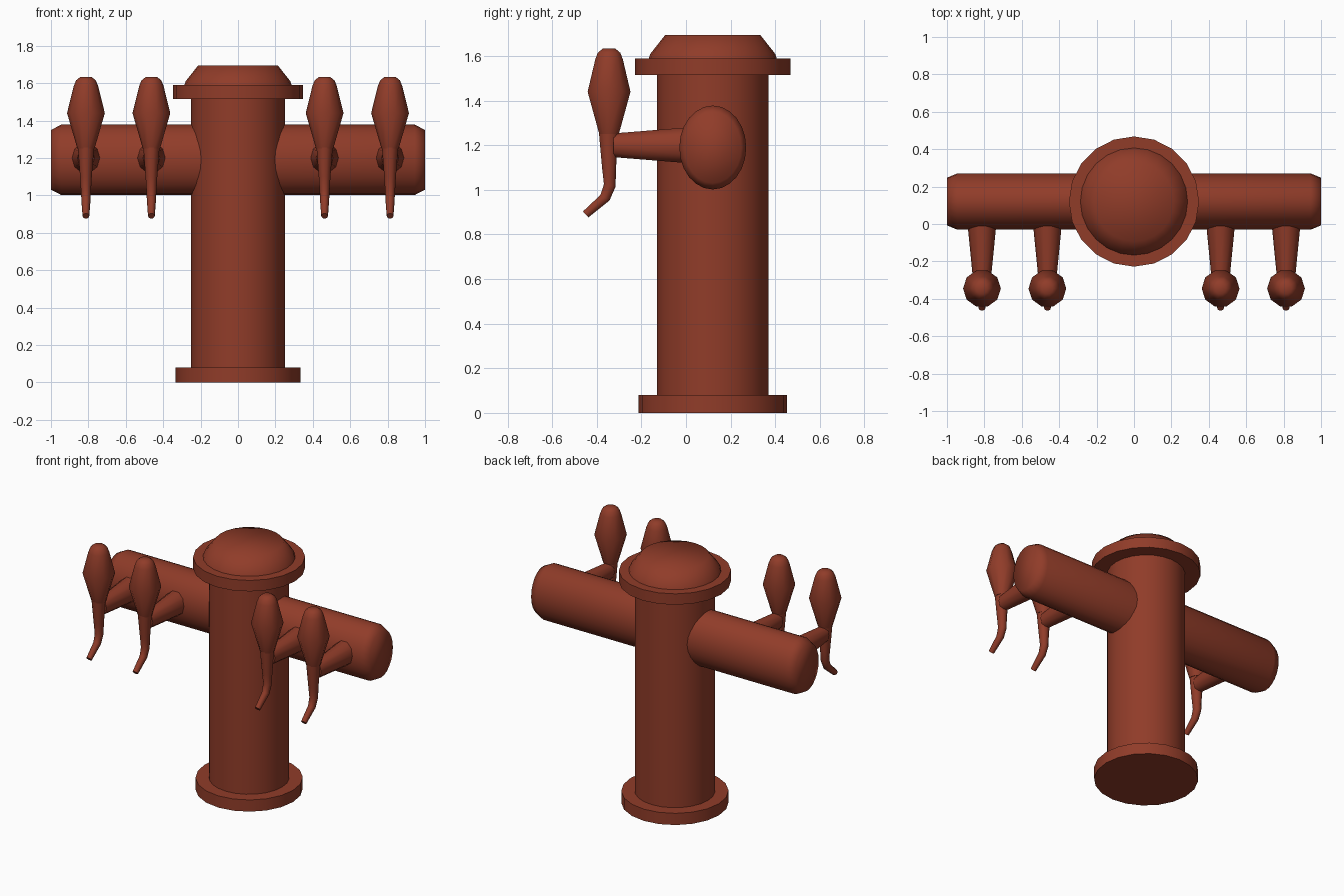
import bpy, bmesh, math
from mathutils import Vector

if "Cube" in bpy.data.objects:
    bpy.data.objects.remove(bpy.data.objects["Cube"])

CY = 0.12          # depth centre of the column
ARM_Z = 1.19       # height of the cross arm

paint = bpy.data.materials.new("red_brown")
paint.diffuse_color = (0.28, 0.045, 0.022, 1)
paint.use_nodes = True
paint.node_tree.nodes["Principled BSDF"].inputs["Base Color"].default_value = paint.diffuse_color


def loft(name, rings, sides, angle=50):
    """Skin closed rings, each given as (centre, half-axis u, half-axis v)."""
    bm = bmesh.new()
    loops = []
    for c, u, v in rings:
        c, u, v = Vector(c), Vector(u), Vector(v)
        loops.append([bm.verts.new(c + u * math.cos(t) + v * math.sin(t))
                      for t in (2 * math.pi * i / sides for i in range(sides))])
    for a, b in zip(loops, loops[1:]):
        for i in range(sides):
            j = (i + 1) % sides
            bm.faces.new((a[i], a[j], b[j], b[i]))
    bm.faces.new(loops[0])
    bm.faces.new(loops[-1])
    bmesh.ops.recalc_face_normals(bm, faces=bm.faces)
    me = bpy.data.meshes.new(name)
    bm.to_mesh(me)
    bm.free()
    me.materials.append(paint)
    ob = bpy.data.objects.new(name, me)
    bpy.context.collection.objects.link(ob)
    bpy.ops.object.select_all(action='DESELECT')
    ob.select_set(True)
    bpy.context.view_layer.objects.active = ob
    bpy.ops.object.shade_smooth_by_angle(angle=math.radians(angle))
    return ob


def turned(name, y, profile, sides, angle=50):
    """Upright turned part from (radius, z) points."""
    return loft(name, [((0, y, z), (r, 0, 0), (0, r, 0)) for r, z in profile], sides, angle)


# Column, base flange, collar and cap
turned("column", CY, [(0.25, 0.04), (0.25, 1.55)], 24)
turned("base_flange", CY, [(0.333, 0), (0.333, 0.08)], 20)
turned("top_collar", CY, [(0.348, 1.515), (0.348, 1.59)], 20)
turned("cap", CY, [(0.29, 1.58), (0.28, 1.61), (0.213, 1.695)], 24, 65)

# Oval cross arm with chamfered ends
loft("cross_arm",
     [((x, CY, ARM_Z), (0, 0.15 * s, 0), (0, 0, 0.188 * s))
      for x, s in [(-1, 0.85), (-0.945, 1), (0.945, 1), (1, 0.85)]], 24, 70)

# One tap: shank, spout and handle
TAP_Y = -0.345
shank = loft("tap_shank",
             [((0, y, 1.2), (r, 0, 0), (0, 0, h))
              for y, r, h in [(0.03, 0.08, 0.086), (-0.325, 0.045, 0.056)]], 10)

spout_rings = []
for y, z, r, tilt in [(-0.347, 1.26, 0.046, 0), (-0.345, 1.10, 0.033, 0),
                      (-0.342, 1.02, 0.028, 12), (-0.363, 0.965, 0.025, 32),
                      (-0.45, 0.89, 0.019, 48)]:
    a = math.radians(tilt)
    spout_rings.append(((0, y, z), (r * 0.95, 0, 0),
                        (0, r * math.cos(a), -r * math.sin(a))))
spout = loft("tap_spout", spout_rings, 10, 60)

handle = turned("tap_handle", TAP_Y,
                [(0.046, 1.25), (0.101, 1.44), (0.065, 1.585),
                 (0.053, 1.615), (0.03, 1.633)], 10, 60)

# Repeat the tap at four places along the arm
for part in (shank, spout, handle):
    part.location.x = -0.813
    for x in (-0.463, 0.463, 0.813):
        copy = part.copy()
        copy.location.x = x
        bpy.context.collection.objects.link(copy)
